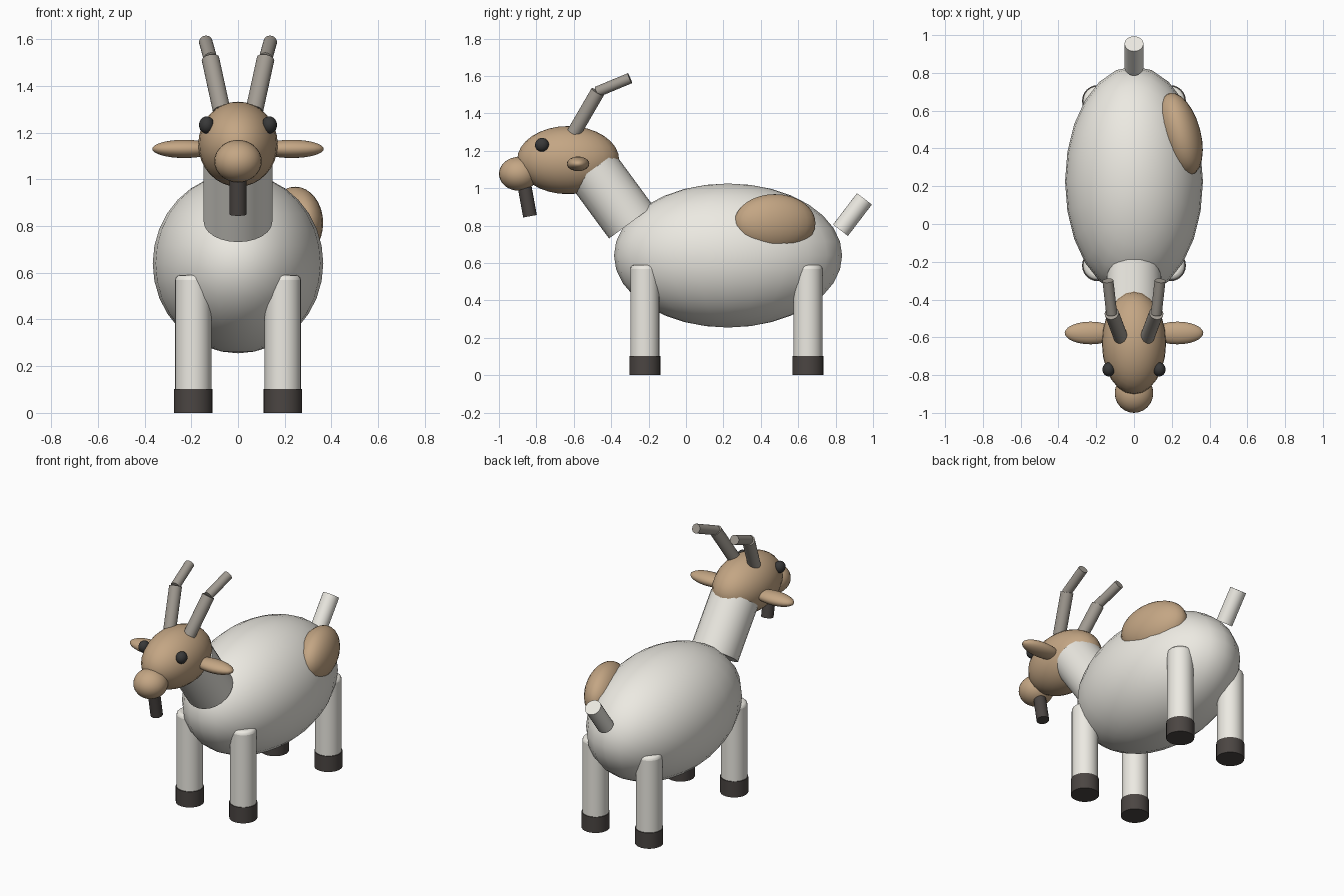
import bpy
from math import radians
from mathutils import Vector

if "Cube" in bpy.data.objects:
    bpy.data.objects.remove(bpy.data.objects["Cube"])


def material(name, rgb):
    m = bpy.data.materials.new(name)
    m.diffuse_color = (*rgb, 1)
    m.use_nodes = True
    m.node_tree.nodes["Principled BSDF"].inputs["Base Color"].default_value = m.diffuse_color
    return m


CREAM = material("cream", (0.84, 0.82, 0.76))
BROWN = material("brown", (0.55, 0.38, 0.23))
HORN = material("horn_grey", (0.36, 0.33, 0.29))
DARK = material("dark", (0.07, 0.06, 0.055))
EYE = material("eye_black", (0.04, 0.04, 0.04))


def finish(name, mat):
    ob = bpy.context.object
    ob.name = name
    ob.data.materials.append(mat)
    bpy.ops.object.shade_smooth_by_angle(angle=radians(40))
    return ob


def ellipsoid(name, centre, radii, mat, rot_z=0):
    bpy.ops.mesh.primitive_uv_sphere_add(segments=24, ring_count=16, radius=1,
                                         location=centre, rotation=(0, 0, radians(rot_z)))
    bpy.context.object.scale = radii
    bpy.ops.object.transform_apply(location=False, rotation=False, scale=True)
    return finish(name, mat)


def rod(name, start, end, radius, mat):
    a, b = Vector(start), Vector(end)
    d = b - a
    bpy.ops.mesh.primitive_cylinder_add(vertices=24, radius=radius, depth=d.length,
                                        location=(a + b) / 2,
                                        rotation=d.to_track_quat('Z', 'Y').to_euler())
    return finish(name, mat)


# Body with a brown patch on the right flank
ellipsoid("body", (0, 0.225, 0.64), (0.365, 0.61, 0.385), CREAM)
ellipsoid("flank_patch", (0.245, 0.475, 0.813), (0.108, 0.225, 0.155), BROWN, 15)

# Neck, tail
rod("neck", (0, -0.293, 0.818), (0, -0.50, 1.10), 0.147, CREAM)
rod("tail", (0, 0.826, 0.775), (0, 0.954, 0.943), 0.05, CREAM)

# Head, snout, beard
ellipsoid("head", (0, -0.63, 1.15), (0.17, 0.273, 0.182), BROWN)
ellipsoid("snout", (0, -0.895, 1.077), (0.102, 0.105, 0.09), BROWN)
rod("beard", (0, -0.865, 1.02), (0, -0.834, 0.85), 0.037, DARK)

for side, s in (("left", -1), ("right", 1)):
    # Eyes and ears
    ellipsoid(f"{side}_eye", (s * 0.134, -0.77, 1.232), (0.033, 0.037, 0.037), EYE)
    ellipsoid(f"{side}_ear", (s * 0.23, -0.577, 1.13), (0.137, 0.06, 0.039), BROWN)

    # Two-piece horns, bent backwards
    rod(f"{side}_lower_horn", (s * 0.07, -0.60, 1.295), (s * 0.118, -0.472, 1.515), 0.038, HORN)
    rod(f"{side}_upper_horn", (s * 0.118, -0.476, 1.515), (s * 0.138, -0.30, 1.588), 0.029, HORN)

    # Legs with rounded tops, and hooves
    for end, y in (("front", -0.22), ("back", 0.652)):
        leg = rod(f"{end}_{side}_leg", (s * 0.192, y, 0.05), (s * 0.192, y, 0.59), 0.078, CREAM)
        bevel = leg.modifiers.new("round_top", 'BEVEL')
        bevel.width = 0.022
        bevel.segments = 3
        rod(f"{end}_{side}_hoof", (s * 0.192, y, 0), (s * 0.192, y, 0.102), 0.083, DARK)
